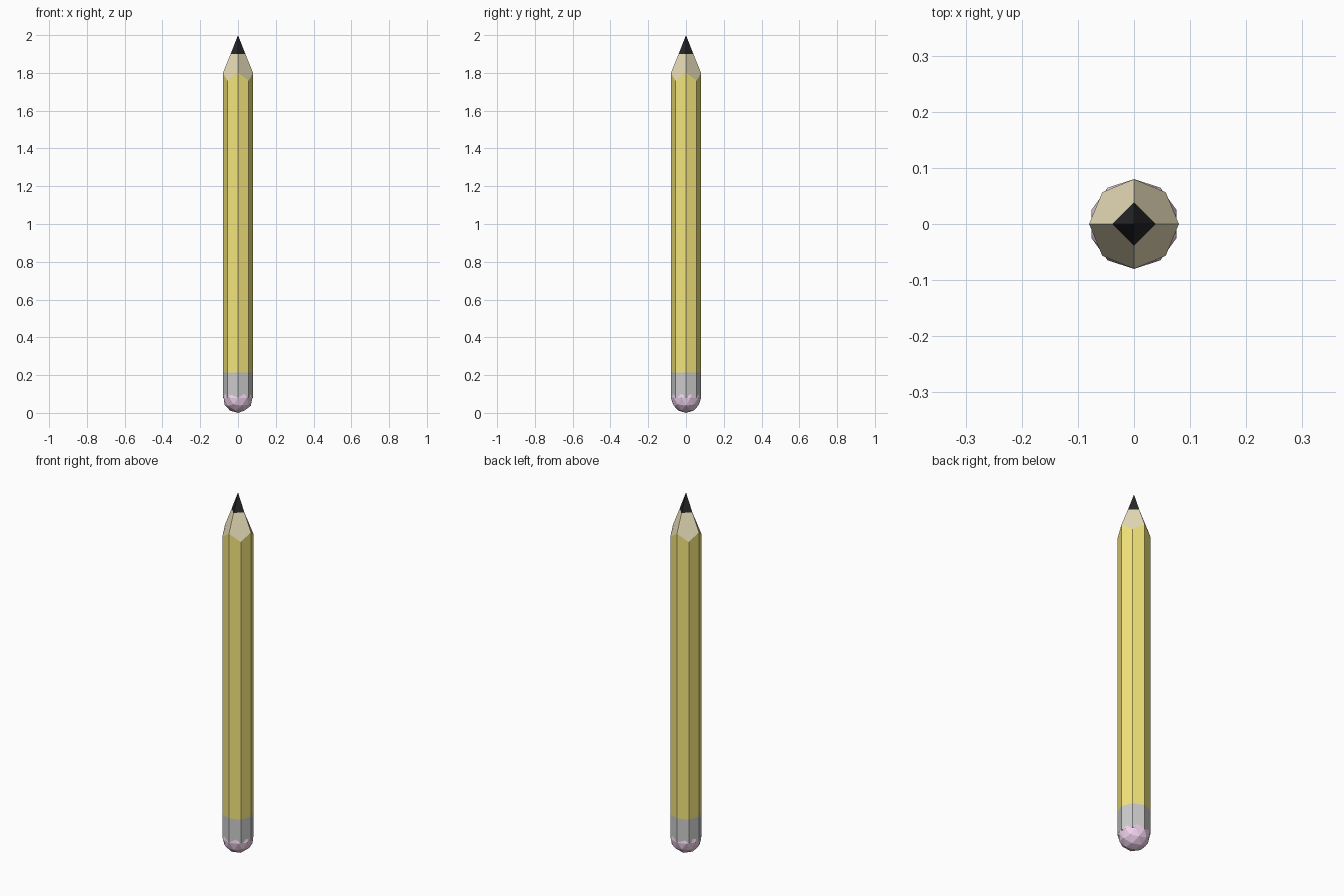
import bpy
from math import cos, sin, pi

if "Cube" in bpy.data.objects:
    bpy.data.objects.remove(bpy.data.objects["Cube"])

R = 0.08          # corner radius of the octagonal barrel
TIP_R = 0.039     # corner radius of the square lead


def ring(r, z, n=8, dip=0.0):
    """Corner points of an n-gon; odd corners are lowered by dip."""
    return [(r * cos(2 * pi * i / n), r * sin(2 * pi * i / n), z - dip * (i % 2))
            for i in range(n)]


def walls(n=8):
    return [(i, (i + 1) % n, n + (i + 1) % n, n + i) for i in range(n)]


def paint(obj, color):
    mat = bpy.data.materials.new(obj.name + "_color")
    mat.diffuse_color = (*color, 1)
    mat.use_nodes = True
    mat.node_tree.nodes["Principled BSDF"].inputs["Base Color"].default_value = mat.diffuse_color
    obj.data.materials.append(mat)


def part(name, verts, faces, color=None):
    mesh = bpy.data.meshes.new(name)
    mesh.from_pydata(verts, [], faces)
    mesh.update()
    obj = bpy.data.objects.new(name, mesh)
    bpy.context.collection.objects.link(obj)
    if color:
        paint(obj, color)
    return obj


# metal band, closed underneath around the eraser
part("ferrule", ring(R, 0.08) + ring(R, 0.215), walls() + [tuple(range(7, -1, -1))])

# painted barrel with a scalloped upper edge
part("barrel", ring(R, 0.215) + ring(R, 1.8, dip=0.04), walls(), (0.9, 0.78, 0.2))

# sharpened wood: octagon narrowing to a square, one pentagon per quarter
part("sharpened_wood", ring(R, 1.8, dip=0.04) + ring(TIP_R, 1.9, n=4),
     [(2 * i, 2 * i + 1, (2 * i + 2) % 8, 8 + (i + 1) % 4, 8 + i) for i in range(4)],
     (0.8, 0.72, 0.48))

# pointed lead
part("lead", ring(TIP_R, 1.9, n=4) + [(0, 0, 2.0)],
     [(i, (i + 1) % 4, 4) for i in range(4)], (0.02, 0.02, 0.02))

# rounded eraser, half sunk into the band
bpy.ops.mesh.primitive_ico_sphere_add(subdivisions=2, radius=R, location=(0, 0, R))
eraser = bpy.context.object
eraser.name = "eraser"
paint(eraser, (0.88, 0.65, 0.85))
